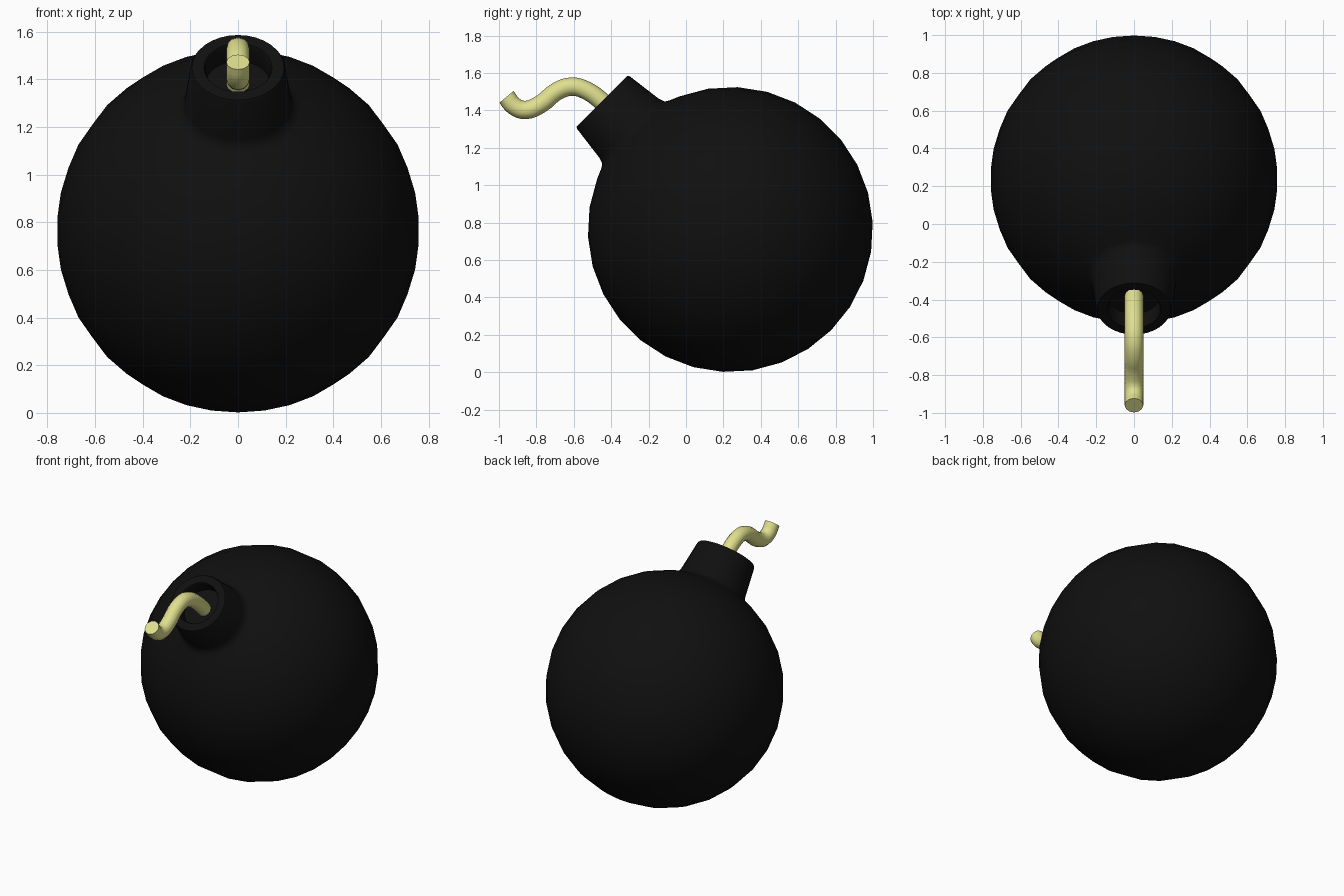
import bpy, bmesh, math
from mathutils import Matrix

if "Cube" in bpy.data.objects:
    bpy.data.objects.remove(bpy.data.objects["Cube"])

R = 0.762                      # ball radius
CENTRE = (0, 0.237, 0.763)     # ball centre


def material(name, rgb):
    m = bpy.data.materials.new(name)
    m.diffuse_color = (*rgb, 1)
    m.use_nodes = True
    m.node_tree.nodes["Principled BSDF"].inputs["Base Color"].default_value = m.diffuse_color
    return m


def smooth(obj, degrees):
    bpy.ops.object.select_all(action='DESELECT')
    obj.select_set(True)
    bpy.context.view_layer.objects.active = obj
    bpy.ops.object.shade_smooth_by_angle(angle=math.radians(degrees))


black = material("matt black", (0.005, 0.005, 0.005))
yellow = material("pale yellow", (0.74, 0.74, 0.27))

# Bomb body: ball, flared neck and recessed mouth turned as one profile
profile = [(R * math.sin(math.radians(12 * k)), -R * math.cos(math.radians(12 * k)))
           for k in range(14)]
profile += [(0.258, 0.718), (0.236, 0.732), (0.224, 0.765), (0.199, 0.96), (0.193, 0.97),
            (0.143, 0.97), (0.137, 0.96), (0.137, 0.87), (0, 0.87)]
bm = bmesh.new()
verts = [bm.verts.new((0, r, z)) for r, z in profile]
edges = [bm.edges.new(pair) for pair in zip(verts, verts[1:])]
bmesh.ops.spin(bm, geom=verts + edges, cent=(0, 0, 0), axis=(0, 0, 1),
               angle=2 * math.pi, steps=32)
bmesh.ops.remove_doubles(bm, verts=bm.verts, dist=0.0005)
bmesh.ops.recalc_face_normals(bm, faces=bm.faces)
# Tip the neck forward by 45 degrees
bm.transform(Matrix.Translation(CENTRE) @ Matrix.Rotation(math.radians(45), 4, 'X'))
mesh = bpy.data.meshes.new("bomb_body")
bm.to_mesh(mesh)
bm.free()
body = bpy.data.objects.new("bomb_body", mesh)
bpy.context.collection.objects.link(body)
mesh.materials.append(black)
smooth(body, 40)

# Fuse: wavy round cord rising from the mouth
path = [(-0.36, 1.36), (-0.45, 1.448), (-0.53, 1.505), (-0.61, 1.527), (-0.69, 1.502),
        (-0.775, 1.435), (-0.86, 1.402), (-0.92, 1.424), (-0.96, 1.472)]
curve = bpy.data.curves.new("fuse", 'CURVE')
curve.dimensions = '3D'
curve.bevel_depth = 0.049
curve.bevel_resolution = 4
curve.use_fill_caps = True
curve.resolution_u = 4
spline = curve.splines.new('BEZIER')
spline.bezier_points.add(len(path) - 1)
for p, (y, z) in zip(spline.bezier_points, path):
    p.co = (0, y, z)
    p.handle_left_type = p.handle_right_type = 'AUTO'
curve.materials.append(yellow)
fuse = bpy.data.objects.new("fuse", curve)
bpy.context.collection.objects.link(fuse)
bpy.ops.object.select_all(action='DESELECT')
fuse.select_set(True)
bpy.context.view_layer.objects.active = fuse
bpy.ops.object.convert(target='MESH')
smooth(bpy.context.view_layer.objects.active, 50)
